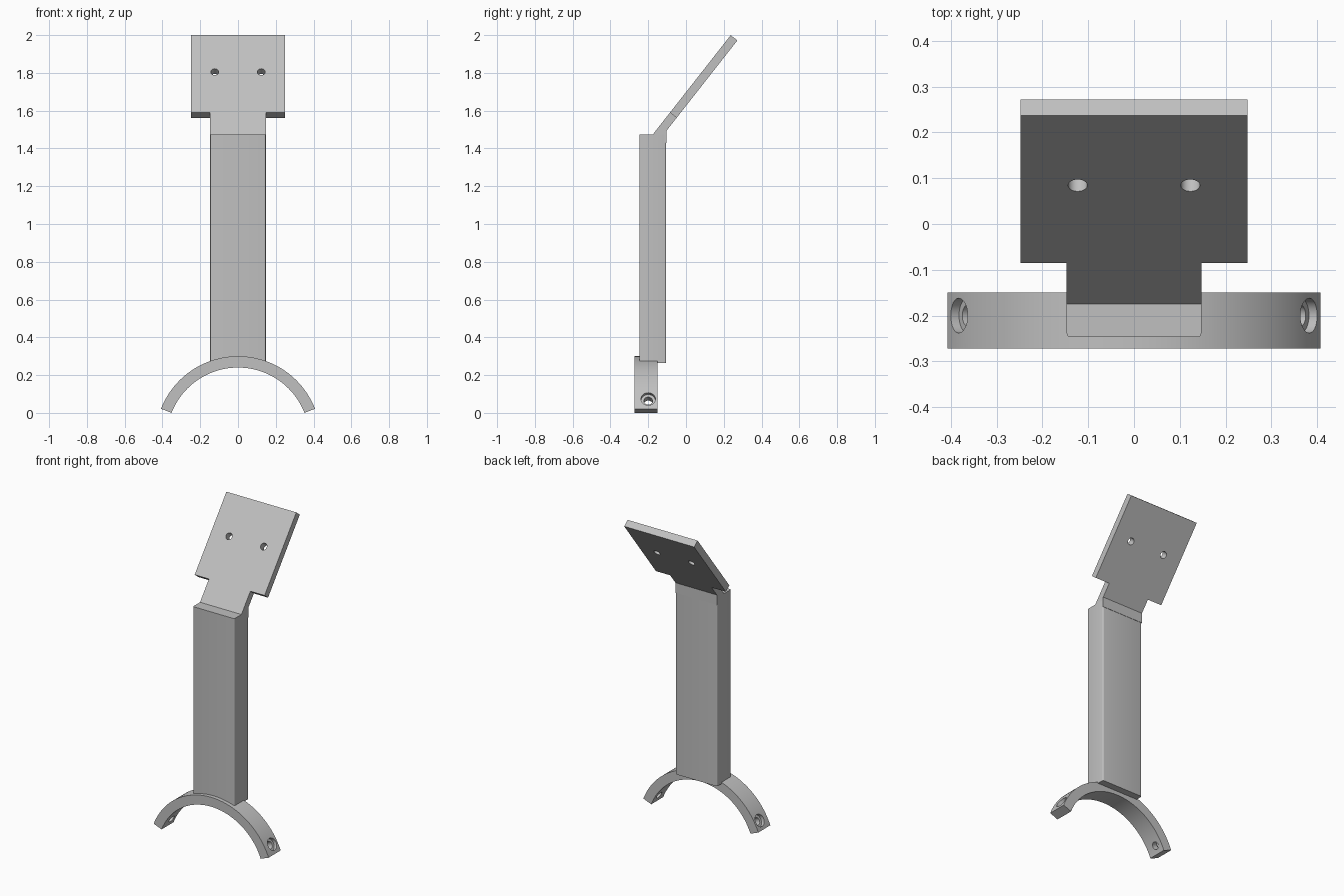
import bpy, bmesh, math
from mathutils import Vector, Matrix

if "Cube" in bpy.data.objects:
    bpy.data.objects.remove(bpy.data.objects["Cube"])

grey = bpy.data.materials.new("plain grey")
grey.diffuse_color = (0.53, 0.53, 0.53, 1)
grey.use_nodes = True
grey.node_tree.nodes["Principled BSDF"].inputs["Base Color"].default_value = grey.diffuse_color


def make(name, bm):
    bmesh.ops.recalc_face_normals(bm, faces=bm.faces)
    me = bpy.data.meshes.new(name)
    bm.to_mesh(me)
    bm.free()
    me.materials.append(grey)
    ob = bpy.data.objects.new(name, me)
    bpy.context.collection.objects.link(ob)
    return ob


def prism(name, points, offset):
    """Closed outline swept along the offset vector."""
    bm = bmesh.new()
    face = bm.faces.new([bm.verts.new(p) for p in points])
    ext = bmesh.ops.extrude_face_region(bm, geom=[face])
    bmesh.ops.translate(bm, vec=offset, verts=[v for v in ext["geom"] if isinstance(v, bmesh.types.BMVert)])
    return make(name, bm)


def cylinder(name, center, axis, radius, depth):
    bm = bmesh.new()
    rot = Vector((0, 0, 1)).rotation_difference(Vector(axis)).to_matrix().to_4x4()
    bmesh.ops.create_cone(bm, cap_ends=True, segments=32, radius1=radius, radius2=radius,
                          depth=depth, matrix=Matrix.Translation(center) @ rot)
    return make(name, bm)


def cut(ob, cutter):
    mod = ob.modifiers.new("cut", "BOOLEAN")
    mod.operation, mod.solver, mod.object = "DIFFERENCE", "EXACT", cutter
    cutter.hide_render = True
    cutter.hide_set(True)


def bake(ob):
    """Apply the cuts and shade curved faces smooth."""
    bpy.ops.object.select_all(action="DESELECT")
    bpy.context.view_layer.objects.active = ob
    ob.select_set(True)
    for mod in list(ob.modifiers):
        cutter = getattr(mod, "object", None)
        bpy.ops.object.modifier_apply(modifier=mod.name)
        if cutter:
            bpy.data.objects.remove(cutter)
    bpy.ops.object.shade_smooth_by_angle(angle=math.radians(30))


# curved clamp at the foot
R_OUT, R_IN, CZ = 0.438, 0.378, -0.138
start = math.asin(-CZ / R_IN)
angles = [start + (math.pi - 2 * start) * i / 64 for i in range(65)]
arc = [(R_OUT * math.cos(a), -0.272, CZ + R_OUT * math.sin(a)) for a in angles]
arc += [(R_IN * math.cos(a), -0.272, CZ + R_IN * math.sin(a)) for a in reversed(angles)]
clamp = prism("curved_clamp", arc, (0, 0.122, 0))

# counterbored screw holes at both clamp ends
for side in (-1, 1):
    a = math.radians(29)
    axis = Vector((side * math.cos(a), 0, math.sin(a)))
    mid = Vector((0, -0.2, CZ))
    cut(clamp, cylinder("screw_hole", mid + axis * 0.41, axis, 0.023, 0.3))
    cut(clamp, cylinder("screw_recess", mid + axis * 0.466, axis, 0.038, 0.1))
bake(clamp)

# upright post with slightly rounded long edges
W = 0.147
post = prism("post", [(-W, -0.247, 0.265), (W, -0.247, 0.265), (W, -0.105, 0.265), (-W, -0.105, 0.265)],
             (0, 0, 1.21))
bm = bmesh.new()
bm.from_mesh(post.data)
long_edges = [e for e in bm.edges if abs(e.verts[0].co.z - e.verts[1].co.z) > 1]
bmesh.ops.bevel(bm, geom=long_edges, offset=0.008, segments=4, profile=0.5, affect="EDGES")
bm.to_mesh(post.data)
bm.free()
bake(post)

# tilted mounting plate with a narrow neck running into the post
base = Vector((0, -0.175, 1.475))
along = Vector((0, 0.412, 0.525)).normalized()
back = Vector((0, along.z, -along.y))
T, LENGTH, HALF = 0.045, 0.667, 0.248


def on_plate(x, s, t):
    return Vector((x, 0, 0)) + base + along * s + back * t


side_profile = [on_plate(-HALF, 0, 0), on_plate(-HALF, LENGTH, 0), on_plate(-HALF, LENGTH, T),
                (-HALF, -0.103, 1.494), (-HALF, -0.103, 1.43), (-HALF, -0.175, 1.43)]
plate = prism("mounting_plate", side_profile, (2 * HALF, 0, 0))
for side in (-1, 1):
    # shoulder notch beside the neck
    notch = [on_plate(side * W, s, t) for s, t in ((-0.4, -0.3), (0.146, -0.3), (0.146, 0.3), (-0.4, 0.3))]
    cut(plate, prism("shoulder_notch", notch, (side * 0.3, 0, 0)))
    # screw hole
    cut(plate, cylinder("plate_hole", on_plate(side * 0.123, 0.42, 0), back, 0.021, 0.3))
bake(plate)
